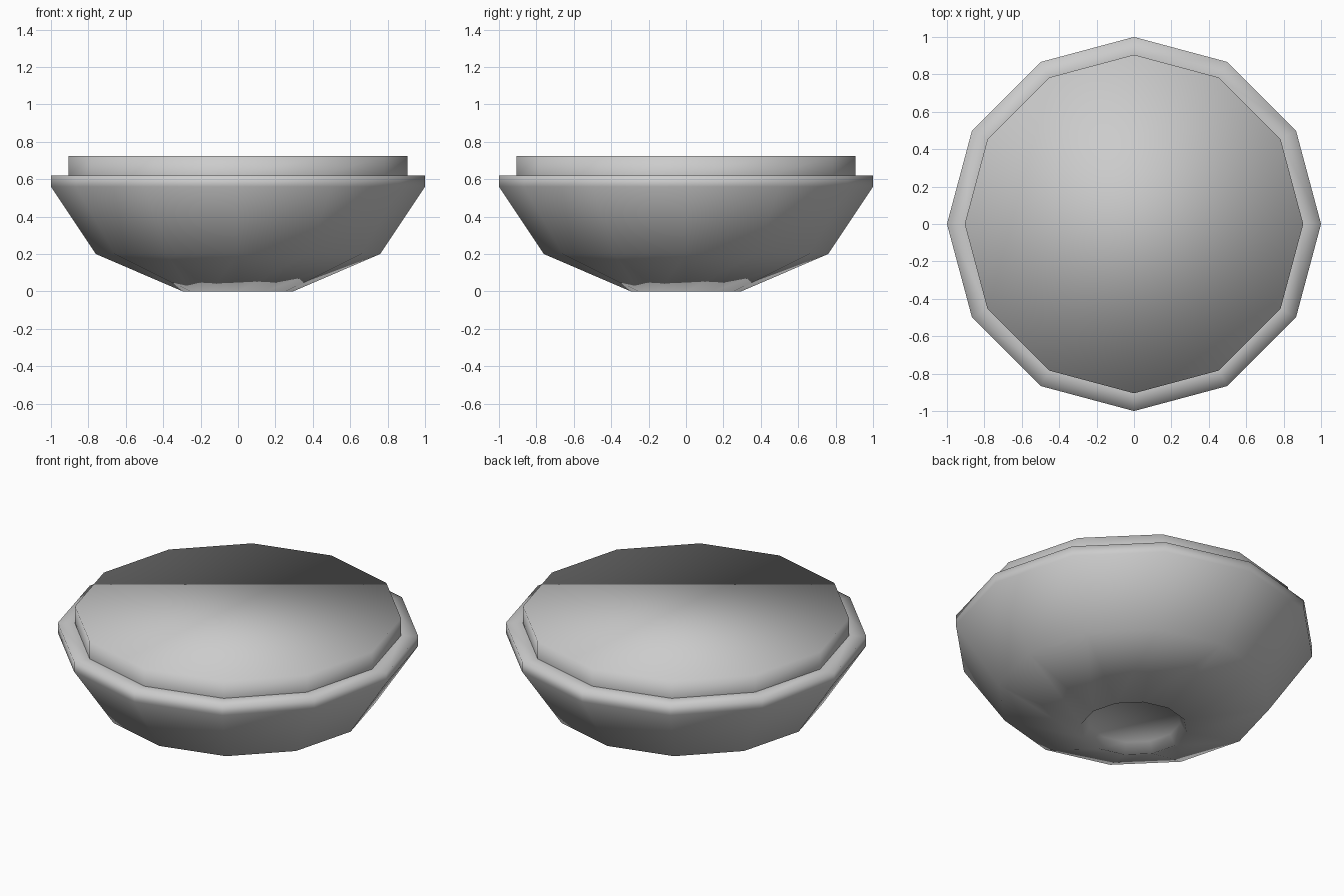
import bpy, bmesh, math

if "Cube" in bpy.data.objects:
    bpy.data.objects.remove(bpy.data.objects["Cube"])

SIDES = 12

def lathe(name, profile, cap_start=False, cap_end=False):
    """Revolve (radius, z) points into a smooth 12-sided part."""
    bm = bmesh.new()
    rings = []
    for r, z in profile:
        rings.append([bm.verts.new((r * math.cos(2 * math.pi * i / SIDES),
                                    r * math.sin(2 * math.pi * i / SIDES), z))
                      for i in range(SIDES)])
    for a, b in zip(rings, rings[1:]):
        for i in range(SIDES):
            j = (i + 1) % SIDES
            bm.faces.new((a[i], a[j], b[j], b[i]))
    if cap_start:
        bm.faces.new(rings[0][::-1])
    if cap_end:
        bm.faces.new(rings[-1])
    for f in bm.faces:
        f.smooth = True
    mesh = bpy.data.meshes.new(name)
    bm.to_mesh(mesh)
    bm.free()
    obj = bpy.data.objects.new(name, mesh)
    bpy.context.collection.objects.link(obj)
    return obj

# Bowl: recessed underside, flared wall, upright lip, flat rim
lathe("bowl", [(0.26, 0.06), (0.295, 0.0), (0.76, 0.2), (1.0, 0.56),
               (1.0, 0.62), (0.905, 0.62)], cap_start=True)

# Raised flat filling
lathe("filling", [(0.905, 0.62), (0.905, 0.725)], cap_end=True)
